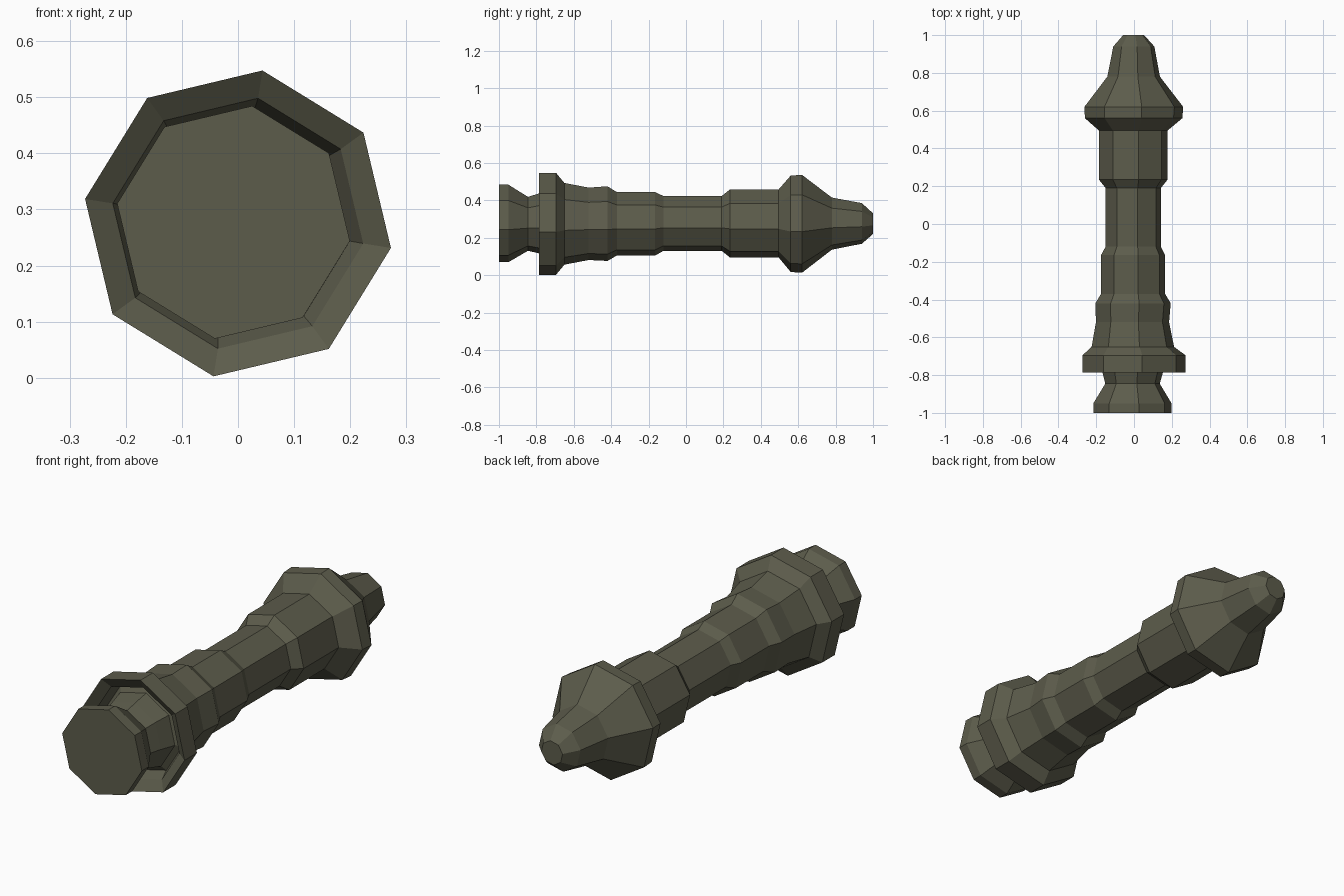
import bpy, bmesh, math

SIDES = 8
TURN = math.radians(-9.1)   # rotation of the octagon around the long axis

olive = bpy.data.materials.new("dark olive")
olive.diffuse_color = (0.108, 0.107, 0.071, 1)

# Profile along y: (y, radius, centre x, centre z)
profile = [
    (-1.00, 0.210, -0.008, 0.277),   # end cap
    (-0.95, 0.210, -0.008, 0.277),
    (-0.845, 0.146, -0.008, 0.275),  # neck
    (-0.79, 0.161, -0.007, 0.277),
    (-0.715, 0.180, -0.006, 0.276),  # hollow inside the flange
    (-0.70, 0.205, -0.003, 0.276),
    (-0.755, 0.226, 0.0, 0.275),
    (-0.787, 0.276, 0.0, 0.275),     # flange
    (-0.695, 0.276, 0.0, 0.275),
    (-0.65, 0.221, -0.006, 0.275),   # grip
    (-0.52, 0.196, -0.008, 0.275),
    (-0.42, 0.202, -0.005, 0.276),
    (-0.37, 0.172, -0.005, 0.275),
    (-0.165, 0.172, -0.005, 0.275),
    (-0.12, 0.148, -0.004, 0.277),
    (0.19, 0.148, -0.004, 0.277),
    (0.235, 0.184, -0.004, 0.277),   # collar
    (0.495, 0.184, -0.004, 0.277),
    (0.56, 0.261, -0.002, 0.275),    # head
    (0.62, 0.265, -0.001, 0.275),
    (0.78, 0.141, -0.002, 0.276),
    (0.94, 0.110, -0.001, 0.277),    # tip
    (1.00, 0.056, -0.002, 0.276),
]


def lathe(name, rows):
    bm = bmesh.new()
    rings = []
    for y, r, cx, cz in rows:
        angles = [TURN + math.tau * i / SIDES for i in range(SIDES)]
        rings.append([bm.verts.new((cx + r * math.cos(a), y, cz + r * math.sin(a)))
                      for a in angles])
    for a, b in zip(rings, rings[1:]):
        for i in range(SIDES):
            j = (i + 1) % SIDES
            bm.faces.new((a[i], a[j], b[j], b[i]))
    bm.faces.new(rings[0])
    bm.faces.new(rings[-1])
    bmesh.ops.recalc_face_normals(bm, faces=bm.faces)
    mesh = bpy.data.meshes.new(name)
    bm.to_mesh(mesh)
    bm.free()
    mesh.materials.append(olive)
    obj = bpy.data.objects.new(name, mesh)
    bpy.context.collection.objects.link(obj)
    return obj


lathe("turned_handle", profile)
